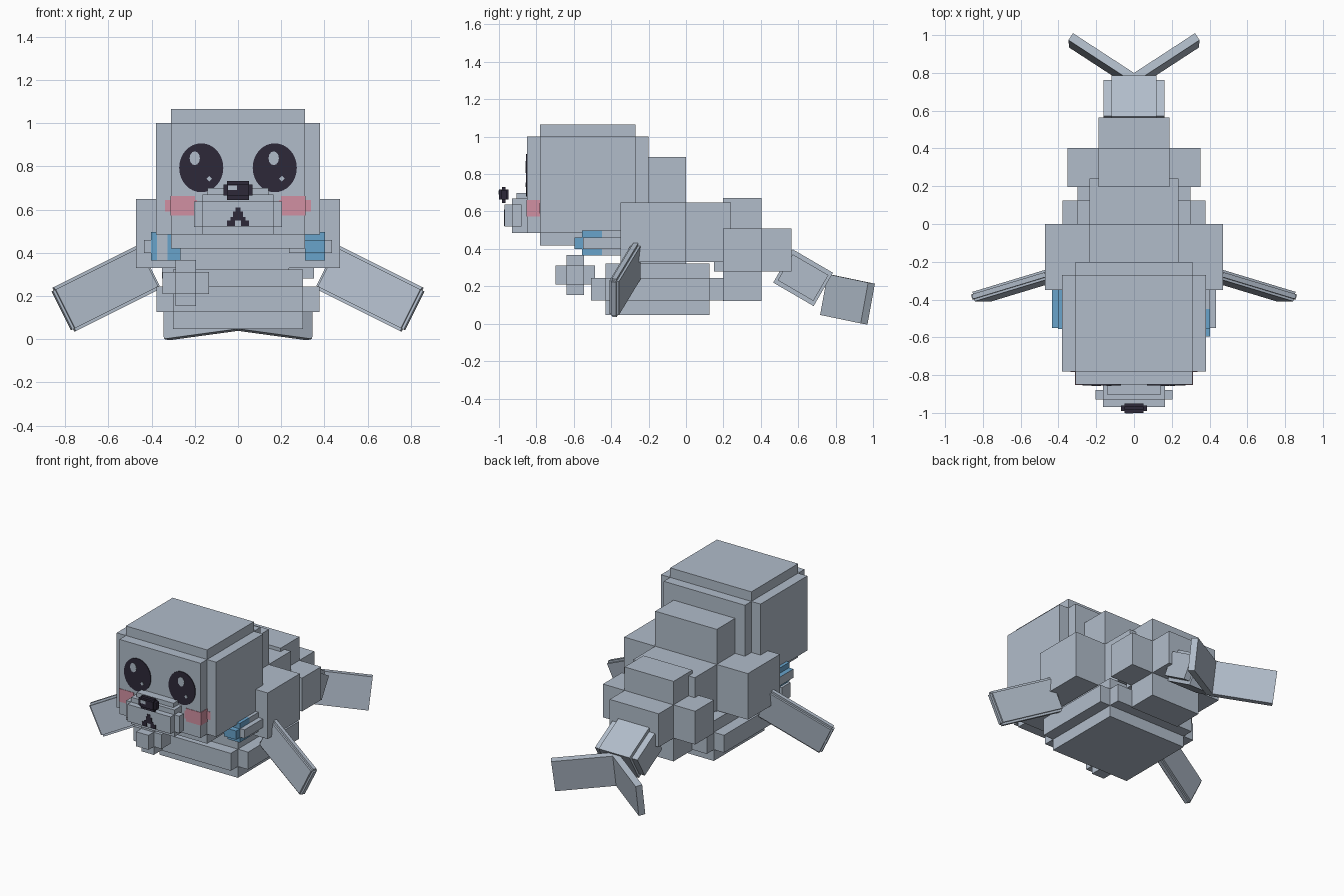
import bpy, bmesh, math
from mathutils import Vector, Matrix

if "Cube" in bpy.data.objects:
    bpy.data.objects.remove(bpy.data.objects["Cube"], do_unlink=True)


def material(name, colour):
    m = bpy.data.materials.new(name)
    m.use_nodes = True
    m.diffuse_color = (*colour, 1)
    m.node_tree.nodes["Principled BSDF"].inputs["Base Color"].default_value = (*colour, 1)
    return m


GREY = material("soft grey", (0.44, 0.505, 0.59))
DARK = material("dark plum", (0.026, 0.022, 0.04))
PINK = material("blush pink", (0.64, 0.28, 0.36))
BLUE = material("sea blue", (0.14, 0.37, 0.6))


def finish(name, bm, *mats):
    bmesh.ops.recalc_face_normals(bm, faces=bm.faces)
    me = bpy.data.meshes.new(name)
    bm.to_mesh(me)
    bm.free()
    for m in mats:
        me.materials.append(m)
    ob = bpy.data.objects.new(name, me)
    bpy.context.collection.objects.link(ob)
    return ob


def add_box(bm, x, y, z, frame=Matrix()):
    """Box between the (low, high) pairs, placed by a frame."""
    mid = Vector([(a + b) / 2 for a, b in (x, y, z)])
    size = [b - a for a, b in (x, y, z)]
    mat = frame @ Matrix.Translation(mid) @ Matrix.Diagonal((*size, 1))
    return bmesh.ops.create_cube(bm, size=1, matrix=mat)["verts"]


def boxes(name, mat, *specs, frame=Matrix()):
    bm = bmesh.new()
    for s in specs:
        add_box(bm, *s, frame=frame)
    return finish(name, bm, mat)


def sym(a):
    return (-a, a)


def stepped(name, mat, x, y, z, dx, dy, dz):
    """Block with stepped edges: three boxes, each grown along one axis."""
    def grow(r, d):
        return (r[0] - d, r[1] + d)
    return boxes(name, mat, (grow(x, dx), y, z), (x, grow(y, dy), z), (x, y, grow(z, dz)))


def axes_frame(origin, along, up):
    """Frame whose local x runs along the limb and local z across it."""
    u = Vector(along).normalized()
    w = Vector(up)
    w = (w - u * w.dot(u)).normalized()
    v = w.cross(u)
    m = Matrix((u, v, w)).transposed().to_4x4()
    m.translation = origin
    return m


def disc(name, mat, x, z, rx, rz, y, depth, sides=32):
    """Thin elliptical plate facing the front."""
    bm = bmesh.new()
    m = (Matrix.Translation((x, y, z)) @ Matrix.Diagonal((rx, 1, rz, 1))
         @ Matrix.Rotation(math.pi / 2, 4, 'X'))
    bmesh.ops.create_cone(bm, cap_ends=True, segments=sides, radius1=1, radius2=1,
                          depth=depth, matrix=m)
    return finish(name, bm, mat)


# Body masses
stepped("head", GREY, sym(0.31), (-0.78, -0.27), (0.485, 1.0), 0.07, 0.07, 0.066)
stepped("belly", GREY, sym(0.3), (-0.43, 0.125), (0.125, 0.245), 0.078, 0.077, 0.078)
boxes("torso", GREY,
      (sym(0.472), (-0.35, 0), (0.33, 0.648)),
      (sym(0.235), (-0.35, 0.24), (0.33, 0.648)),
      (sym(0.235), (-0.35, 0), (0.2, 0.89)))
boxes("hips", GREY,
      (sym(0.352), (0.197, 0.403), (0.28, 0.51)),
      (sym(0.187), (0.15, 0.565), (0.28, 0.51)),
      (sym(0.187), (0.197, 0.403), (0.12, 0.672)))

# Muzzle, nose and mouth
boxes("muzzle", GREY,
      (sym(0.203), (-0.93, -0.88), (0.52, 0.637)),
      (sym(0.165), (-0.97, -0.84), (0.52, 0.637)),
      (sym(0.165), (-0.93, -0.84), (0.485, 0.67)),
      (sym(0.14), (-0.905, -0.84), (0.5, 0.7)))
boxes("nose", DARK,
      (sym(0.068), (-0.99, -0.96), (0.665, 0.715)),
      (sym(0.05), (-1.0, -0.95), (0.665, 0.718)),
      (sym(0.05), (-0.985, -0.965), (0.645, 0.732)))
boxes("nose_highlight", GREY, ((-0.046, -0.005), (-1.002, -0.998), (0.69, 0.712)))
boxes("mouth", DARK,
      (sym(0.012), (-0.974, -0.968), (0.59, 0.61)),
      (sym(0.022), (-0.974, -0.968), (0.565, 0.59)),
      (sym(0.035), (-0.974, -0.968), (0.55, 0.565)),
      ((-0.052, -0.015), (-0.974, -0.968), (0.523, 0.55)),
      ((0.015, 0.052), (-0.974, -0.968), (0.523, 0.55)))

# Eyes with highlights, and cheeks that wrap round the step of the head
for side, s, shine, spark in (("right", -1, -0.2, -0.133), ("left", 1, 0.165, 0.203)):
    disc(side + "_eye", DARK, s * 0.17, 0.793, 0.102, 0.113, -0.852, 0.006)
    disc(side + "_eye_highlight", GREY, shine, 0.837, 0.024, 0.032, -0.854, 0.007, 12)
    disc(side + "_eye_spark", GREY, spark, 0.743, 0.013, 0.013, -0.854, 0.007, 4)

    def span(a, b):
        return tuple(sorted((s * a, s * b)))
    boxes(side + "_cheek", PINK,
          (span(0.2, 0.312), (-0.853, -0.848), (0.572, 0.662)),
          (span(0.19, 0.2), (-0.853, -0.848), (0.59, 0.645)),
          (span(0.308, 0.313), (-0.853, -0.78), (0.572, 0.662)),
          (span(0.312, 0.337), (-0.783, -0.778), (0.59, 0.645)))

# Front flippers
for side, s in (("right", -1), ("left", 1)):
    frame = axes_frame((s * 0.42, -0.268, 0.33), (s * 0.86, -0.26, -0.43), (s * 0.447, 0, 0.894))
    boxes(side + "_flipper", GREY,
          ((0, 0.445), sym(0.013), sym(0.114)),
          ((0, 0.445), sym(0.026), sym(0.1)),
          ((-0.012, 0.457), sym(0.013), sym(0.1)), frame=frame)

# Tail stem and the two flukes
stem = axes_frame((0, 0.626, 0.246), (0, 0.86, -0.5), (0, 0.5, 0.86))
boxes("tail_stem", GREY,
      (sym(0.125), sym(0.118), sym(0.103)),
      (sym(0.11), sym(0.162), sym(0.08)), frame=stem)
for side, s in (("right", -1), ("left", 1)):
    frame = axes_frame((0, 0.755, 0.153), (s * 0.33, 0.215, -0.045), (0, 0.17, 1))
    thick = (-0.022, 0.022)
    boxes(side + "_fluke", GREY, ((0, 0.4), thick, sym(0.111)), frame=frame)

# Small star under the chin
stepped("chin_star", GREY, (-0.29, -0.195), (-0.64, -0.545), (0.21, 0.31), 0.06, 0.058, 0.057)

# Shells at the neck: the left one has a blue front, the right one is striped
Y, LOW, TALL = (-0.55, -0.34), (0.4, 0.46), (0.365, 0.497)
boxes("left_shell", GREY, ((0.235, 0.435), Y, LOW), ((0.31, 0.402), (-0.45, -0.34), TALL))
boxes("left_shell_front", BLUE,
      ((0.31, 0.402), (-0.595, -0.45), LOW), ((0.31, 0.402), (-0.555, -0.45), TALL))

bm = bmesh.new()
add_box(bm, (-0.435, -0.265), Y, LOW)
for f in bm.faces:
    f.normal_update()
    f.material_index = 1 if f.normal.z > 0.5 else 0
finish("right_shell", bm, GREY, BLUE)
boxes("right_shell_middle", GREY, ((-0.375, -0.325), (-0.556, -0.34), TALL))
boxes("right_shell_stripes", BLUE,
      ((-0.402, -0.375), (-0.556, -0.34), TALL), ((-0.325, -0.265), (-0.556, -0.34), TALL))
